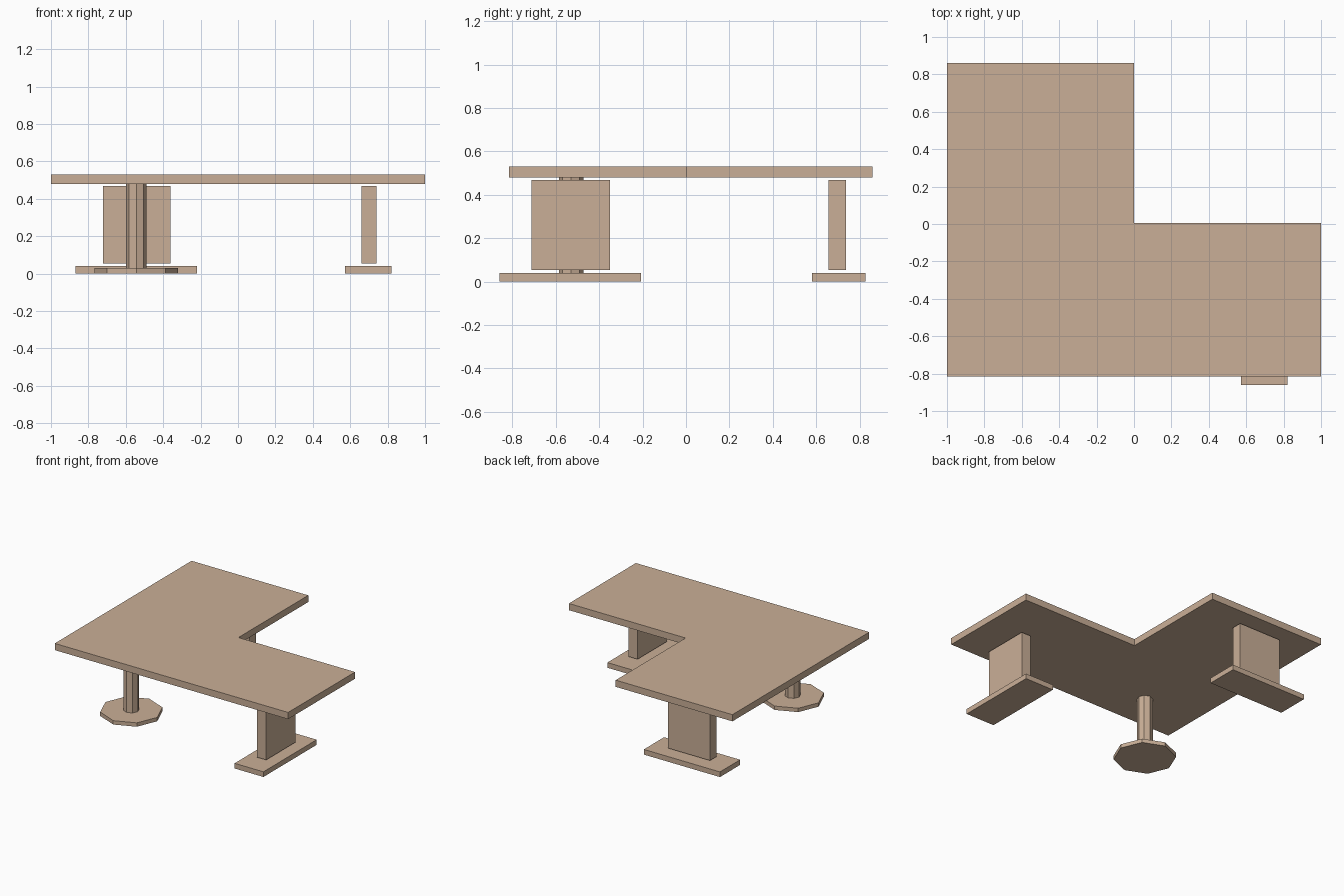
import bpy, bmesh, math

if "Cube" in bpy.data.objects:
    bpy.data.objects.remove(bpy.data.objects["Cube"])

wood = bpy.data.materials.new("light_tan_wood")
wood.diffuse_color = (0.59, 0.43, 0.31, 1.0)
wood.use_nodes = True
wood.node_tree.nodes["Principled BSDF"].inputs["Base Color"].default_value = wood.diffuse_color


def prism(name, outline, z0, z1):
    """Extrude a flat outline from z0 up to z1."""
    bm = bmesh.new()
    face = bm.faces.new([bm.verts.new((x, y, z0)) for x, y in outline])
    up = bmesh.ops.extrude_face_region(bm, geom=[face])["geom"]
    for v in up:
        if isinstance(v, bmesh.types.BMVert):
            v.co.z = z1
    bmesh.ops.recalc_face_normals(bm, faces=bm.faces)
    mesh = bpy.data.meshes.new(name)
    bm.to_mesh(mesh)
    bm.free()
    mesh.materials.append(wood)
    obj = bpy.data.objects.new(name, mesh)
    bpy.context.collection.objects.link(obj)
    return obj


def rect(x0, x1, y0, y1):
    return [(x0, y0), (x1, y0), (x1, y1), (x0, y1)]


def octagon(cx, cy, r):
    return [(cx + r * math.cos(i * math.pi / 4), cy + r * math.sin(i * math.pi / 4))
            for i in range(8)]


# L-shaped desk top
prism("desk_top", [(-1, -0.815), (1, -0.815), (1, 0.005), (0, 0.005),
                   (0, 0.86), (-1, 0.86)], 0.479, 0.531)

# Panel legs with flat feet, one under each arm
prism("right_leg_panel", rect(0.66, 0.74, -0.712, -0.35), 0.054, 0.469)
prism("right_leg_foot", rect(0.573, 0.82, -0.86, -0.208), 0, 0.04)
prism("back_leg_panel", rect(-0.722, -0.36, 0.657, 0.737), 0.054, 0.469)
prism("back_leg_foot", rect(-0.87, -0.218, 0.58, 0.827), 0, 0.04)

# Octagonal pedestal under the corner
prism("corner_column", octagon(-0.544, -0.529, 0.056), 0.03, 0.479)
prism("corner_foot", octagon(-0.544, -0.529, 0.222), 0, 0.03)
